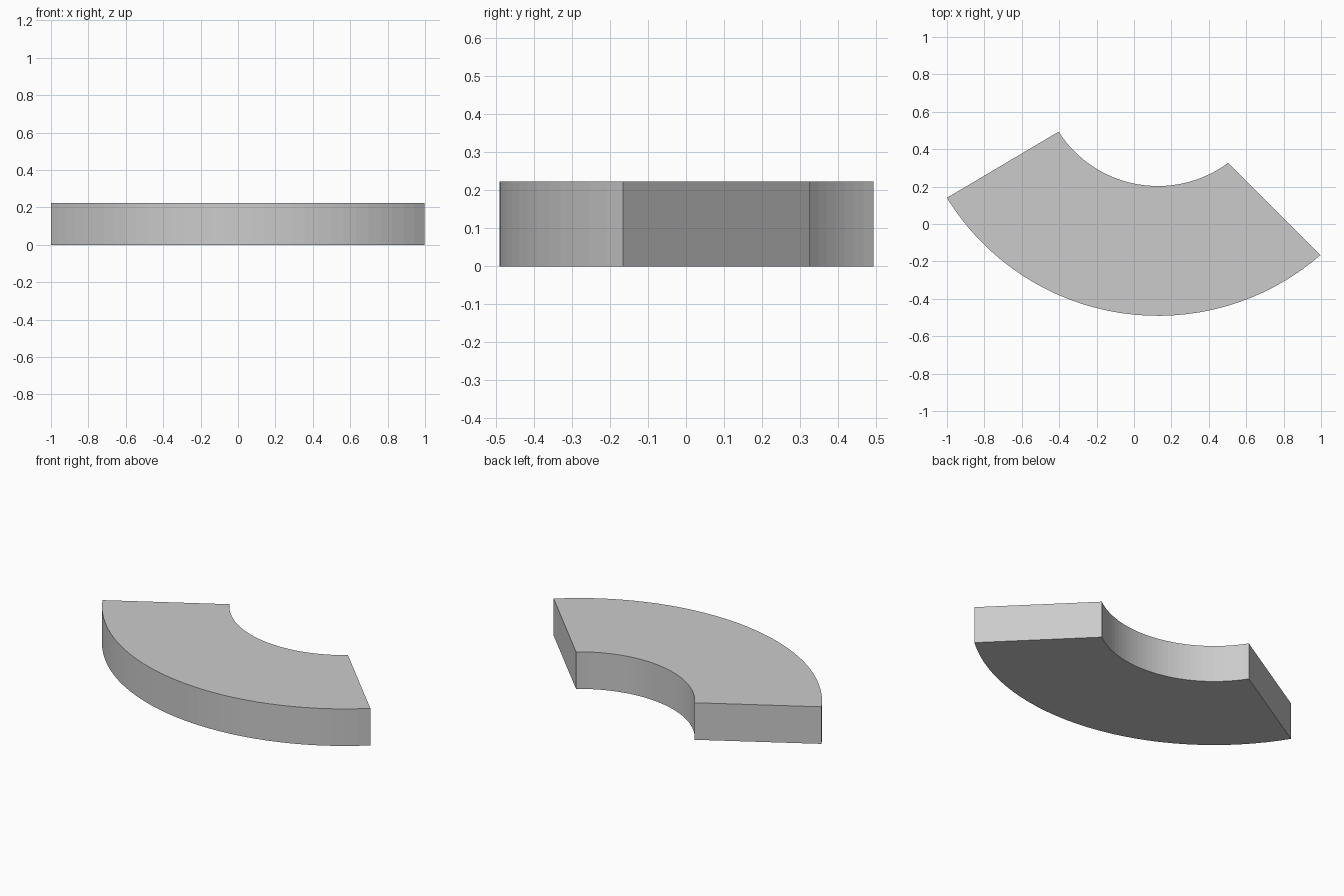
import bpy, bmesh
from math import cos, sin, radians

if "Cube" in bpy.data.objects:
    bpy.data.objects.remove(bpy.data.objects["Cube"])

CX, CY = 0.128, 0.834
HEIGHT = 0.223
STEPS = 32


def arc(radius, start, end):
    """Points along an arc about the shared centre, angles in degrees."""
    pts = []
    for i in range(STEPS + 1):
        a = radians(start + (end - start) * i / STEPS)
        pts.append((CX + radius * cos(a), CY + radius * sin(a), 0))
    return pts


# Plan outline: outer arc, then inner arc back; the ends are slightly off radial
outline = arc(1.325, 211.6, 311.0) + arc(0.631, 306.5, 212.65)

# Curved slab: extrude the outline upward
bm = bmesh.new()
base = bm.faces.new([bm.verts.new(p) for p in outline])
top = bmesh.ops.extrude_face_region(bm, geom=[base], use_keep_orig=True)
moved = [v for v in top["geom"] if isinstance(v, bmesh.types.BMVert)]
bmesh.ops.translate(bm, verts=moved, vec=(0, 0, HEIGHT))
bmesh.ops.recalc_face_normals(bm, faces=bm.faces[:])

mesh = bpy.data.meshes.new("curved_slab")
bm.to_mesh(mesh)
bm.free()
slab = bpy.data.objects.new("curved_slab", mesh)
bpy.context.collection.objects.link(slab)
